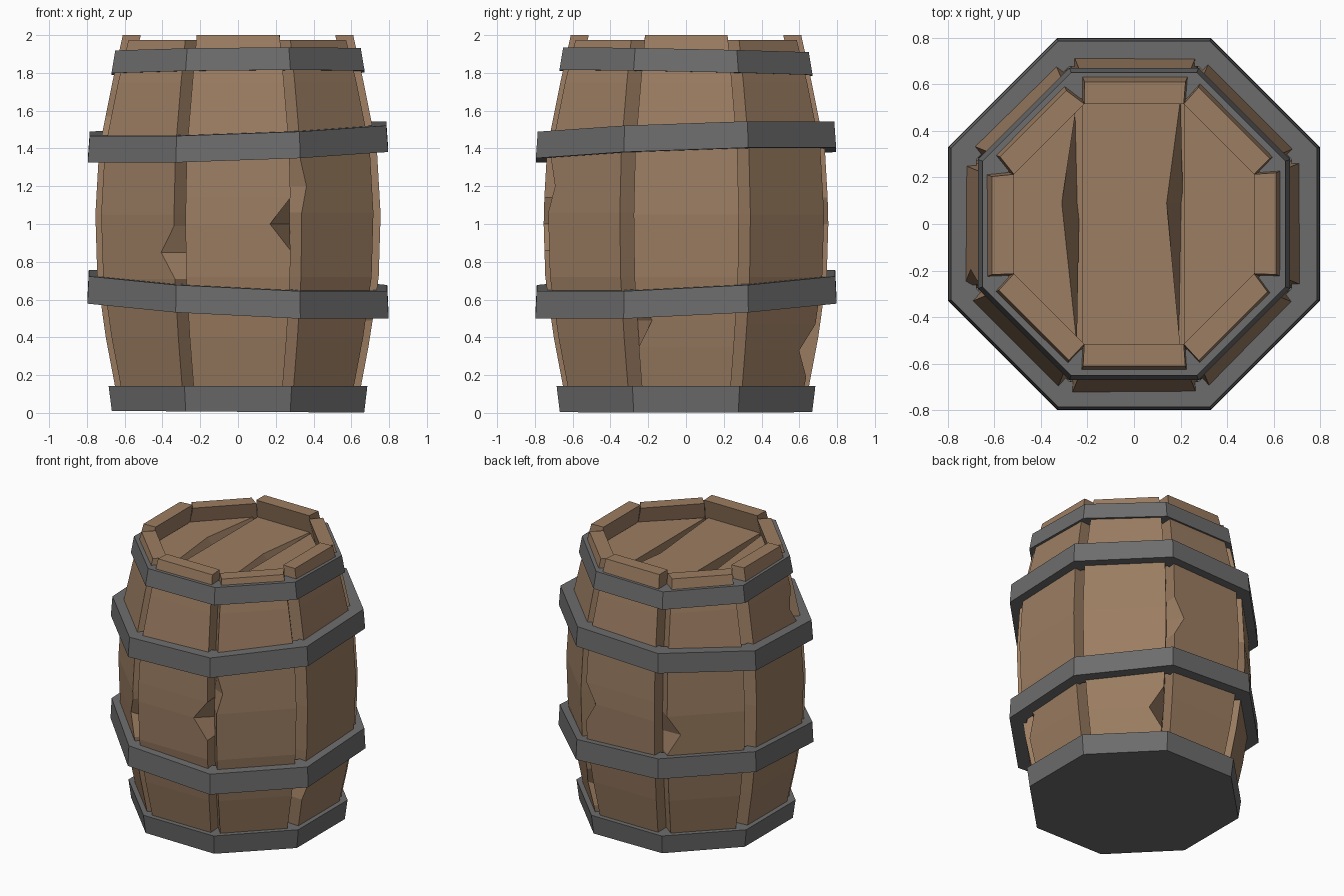
import bpy, bmesh, math, random

if "Cube" in bpy.data.objects:
    bpy.data.objects.remove(bpy.data.objects["Cube"])

random.seed(4)
TAN = math.tan(math.pi / 8)


def material(name, rgb):
    m = bpy.data.materials.new(name)
    m.diffuse_color = (*rgb, 1)
    m.use_nodes = True
    m.node_tree.nodes["Principled BSDF"].inputs["Base Color"].default_value = m.diffuse_color
    return m


WOOD = material("brown wood", (0.33, 0.205, 0.122))
IRON = material("grey iron", (0.152, 0.152, 0.152))


def polar(k, a, t, z):
    """Point on octagon side k: a outward, t sideways."""
    c, s = math.cos(k * math.pi / 4), math.sin(k * math.pi / 4)
    return (a * c - t * s, a * s + t * c, z)


def loft(name, rings, mat, closed=False):
    """Skin a list of equally long vertex rings; cap the ends unless closed."""
    bm = bmesh.new()
    vs = [[bm.verts.new(p) for p in r] for r in rings]
    n = len(vs[0])
    pairs = list(zip(vs, vs[1:])) + ([(vs[-1], vs[0])] if closed else [])
    for a, b in pairs:
        for i in range(n):
            j = (i + 1) % n
            bm.faces.new((a[i], a[j], b[j], b[i]))
    if not closed:
        bm.faces.new(vs[0])
        bm.faces.new(vs[-1])
    bmesh.ops.recalc_face_normals(bm, faces=bm.faces)
    me = bpy.data.meshes.new(name)
    bm.to_mesh(me)
    bm.free()
    me.materials.append(mat)
    ob = bpy.data.objects.new(name, me)
    bpy.context.collection.objects.link(ob)


# Barrel bulge: height, outward distance of the stave faces
PROFILE = [(0.03, 0.63), (0.4, 0.70), (0.72, 0.745), (1.05, 0.755),
           (1.4, 0.735), (1.75, 0.665), (2.0, 0.61)]


def bulge(z):
    for (z0, a0), (z1, a1) in zip(PROFILE, PROFILE[1:]):
        if z <= z1:
            return a0 + (a1 - a0) * (z - z0) / (z1 - z0)
    return PROFILE[-1][1]


# Chipped edges: stave -> (side, height, depth)
CHIPS = {6: (1, 1.0, 0.11), 5: (1, 0.85, 0.10), 0: (-1, 0.49, 0.08),
         1: (1, 0.33, 0.09), 3: (-1, 0.9, 0.09), 7: (-1, 1.2, 0.04),
         4: (1, 1.57, 0.06), 2: (-1, 1.0, 0.08)}

# Staves with narrow grooves between them
for k in range(8):
    side, cz, depth = CHIPS[k]
    heights = [z for z, a in PROFILE if abs(z - cz) > 0.16 or z in (0.03, 2.0)]
    heights = sorted(heights + [cz - 0.14, cz, cz + 0.14])
    top = 2.0 if k % 2 == 0 else 1.975
    left, right = random.uniform(0.03, 0.055), random.uniform(0.03, 0.055)
    rings = []
    for z in heights:
        a = bulge(z)
        l = a * TAN - left - (depth if z == cz and side < 0 else 0)
        r = a * TAN - right - (depth if z == cz and side > 0 else 0)
        inner = a - 0.095
        w = inner * TAN
        zz = min(z, top)
        rings.append([polar(k, a, -l, zz), polar(k, a, r, zz),
                      polar(k, inner, w, zz), polar(k, inner, -w, zz)])
    loft("stave", rings, WOOD)


def corners(a, z, gx=0, gy=0):
    """Octagon ring with an optional tilt."""
    pts = [polar(k, a, a * TAN, z) for k in range(8)]
    return [(x, y, z + gx * x + gy * y) for x, y, z in pts]


# Tilted hoops: name, bottom, top, bottom size, top size, slope x, slope y
for name, z0, z1, a0, a1, gx, gy in [
        ("lower_hoop", 0.555, 0.70, 0.797, 0.79, -0.05, 0.05),
        ("upper_hoop", 1.365, 1.505, 0.795, 0.785, 0.035, 0.035),
        ("top_hoop", 1.80, 1.92, 0.67, 0.65, 0.01, -0.02)]:
    loft(name, [corners(a0, z0, gx, gy), corners(a1, z1, gx, gy),
                corners(a1 - 0.11, z1, gx, gy), corners(a0 - 0.11, z0, gx, gy)],
         IRON, closed=True)

# Bottom hoop with a closed base
loft("bottom_hoop", [corners(0.668, 0.006, -0.007, 0), corners(0.685, 0.142)], IRON)

# Recessed lid: backing board and three planks with worn edges
loft("lid_backing", [corners(0.54, 1.74), corners(0.54, 1.79)], WOOD)


def plank(name, top, worn):
    """worn maps the index of a chipped corner to its x at the foot."""
    foot = [(worn.get(i, x), y, 1.78) for i, (x, y) in enumerate(top)]
    loft(name, [foot, [(x, y, 1.865) for x, y in top]], WOOD)


plank("lid_plank_left", [(-0.245, -0.52), (-0.54, -0.22), (-0.54, 0.22),
                         (-0.245, 0.52), (-0.31, 0.09)], {4: -0.235})
plank("lid_plank_middle", [(-0.22, -0.54), (0.2, -0.54), (0.14, 0.09),
                           (0.2, 0.54), (-0.22, 0.54)], {2: 0.21})
plank("lid_plank_right", [(0.215, -0.53), (0.54, -0.22), (0.54, 0.22),
                          (0.215, 0.53)], {})
